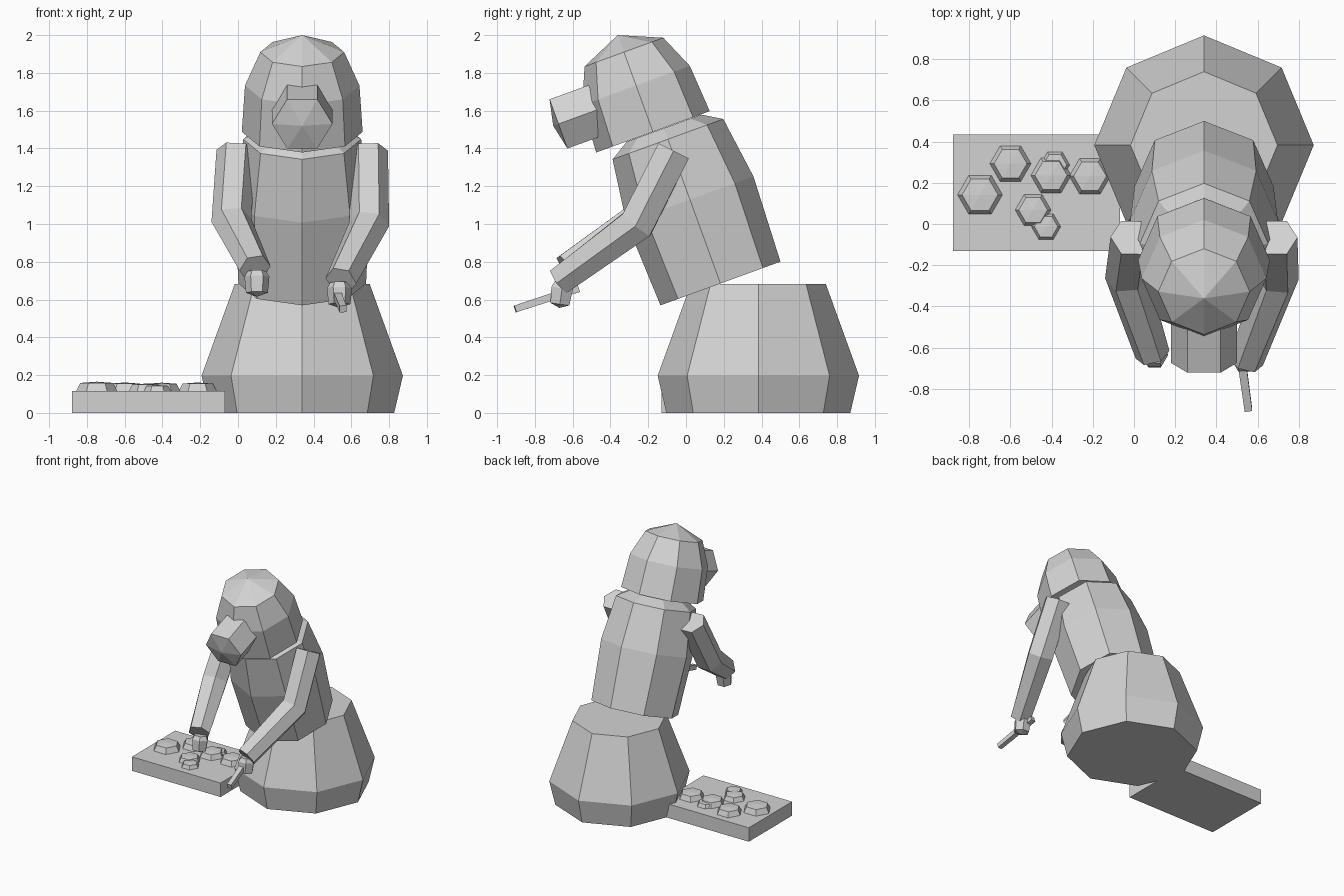
import bpy, bmesh, math
from mathutils import Matrix, Vector

if "Cube" in bpy.data.objects:
    bpy.data.objects.remove(bpy.data.objects["Cube"])

grey = bpy.data.materials.new("plain grey")
grey.diffuse_color = (0.65, 0.65, 0.65, 1)
grey.use_nodes = True
grey.node_tree.nodes["Principled BSDF"].inputs["Base Color"].default_value = grey.diffuse_color


def finish(name, bm):
    bmesh.ops.recalc_face_normals(bm, faces=bm.faces)
    mesh = bpy.data.meshes.new(name)
    bm.to_mesh(mesh)
    bm.free()
    mesh.materials.append(grey)
    obj = bpy.data.objects.new(name, mesh)
    bpy.context.collection.objects.link(obj)
    return obj


def loft(name, rings):
    """Skin rings of points; a ring of one point is a tip, open ends are capped."""
    bm = bmesh.new()
    vs = [[bm.verts.new(p) for p in ring] for ring in rings]
    for a, b in zip(vs, vs[1:]):
        n = max(len(a), len(b))
        for i in range(n):
            j = (i + 1) % n
            if len(a) == 1:
                bm.faces.new((a[0], b[j], b[i]))
            elif len(b) == 1:
                bm.faces.new((a[i], a[j], b[0]))
            else:
                bm.faces.new((a[i], a[j], b[j], b[i]))
    for end in (vs[0], vs[-1]):
        if len(end) > 2:
            bm.faces.new(end)
    return finish(name, bm)


def turned(name, profile, sides, centre, tilt=0, phase=0):
    """Faceted turned shape: profile of (height, radius), tilted forward in degrees."""
    m = Matrix.Translation(centre) @ Matrix.Rotation(math.radians(tilt), 4, 'X')
    rings = []
    for h, r in profile:
        if r == 0:
            rings.append([m @ Vector((0, 0, h))])
            continue
        angles = [math.radians(phase) + math.tau * i / sides for i in range(sides)]
        rings.append([m @ Vector((r * math.cos(a), r * math.sin(a), h)) for a in angles])
    return loft(name, rings)


def tube(name, points, radii, sides, phase=0):
    """Faceted tube along a bent path with mitred joints."""
    pts = [Vector(p) for p in points]
    rings = []
    for k, p in enumerate(pts):
        before = (p - pts[k - 1]).normalized() if k else Vector()
        after = (pts[k + 1] - p).normalized() if k < len(pts) - 1 else Vector()
        n = (before + after).normalized()
        u = Vector((1, 0, 0))
        u = (u - n * u.dot(n)).normalized()
        v = n.cross(u)
        angles = [math.radians(phase) + math.tau * i / sides for i in range(sides)]
        rings.append([p + radii[k] * (u * math.cos(a) + v * math.sin(a)) for a in angles])
    return loft(name, rings)


# Seated lower body, leaning torso and head
turned("skirt", [(0, 0.487), (0.197, 0.533), (0.683, 0.357)], 8, (0.34, 0.383, 0), 0, 90)
turned("torso", [(0, 0.338), (0.473, 0.358), (0.813, 0.312), (0.875, 0.21)], 8,
       (0.34, 0.1825, 0.685), 20, 90)
turned("head", [(0, 0.32), (0.261, 0.303), (0.449, 0.222), (0.545, 0)], 8,
       (0.34, -0.175, 1.488), 20, 90)

# Blunt snout, pointing along the head's forward direction
turned("snout", [(-0.22, 0.16), (0, 0.16), (0.03, 0)], 6, (0.34, -0.675, 1.53), 110)

# Arms: shoulder, elbow, wrist
tube("right_arm", [(0.69, -0.066, 1.387), (0.695, -0.259, 1.0), (0.545, -0.667, 0.70)],
     [0.104, 0.106, 0.085], 6)
tube("left_arm", [(-0.01, -0.066, 1.387), (-0.035, -0.255, 1.02), (0.09, -0.635, 0.765)],
     [0.104, 0.106, 0.085], 6)

# Hands
for name, pos in (("right_hand", (0.537, -0.66, 0.63)), ("left_hand", (0.1, -0.64, 0.69))):
    turned(name, [(-0.075, 0), (-0.055, 0.058), (0.03, 0.066), (0.06, 0.05)], 6, pos, -8)

# Thin stick held in the right hand
tube("stick", [(0.51, -0.57, 0.66), (0.556, -0.905, 0.55)], [0.03, 0.026], 4, 45)

# Flat board beside the figure
bm = bmesh.new()
bmesh.ops.create_cube(bm, size=1, matrix=Matrix.Translation((-0.473, 0.152, 0.0575))
                      @ Matrix.Diagonal((0.81, 0.565, 0.115, 1)))
finish("board", bm)

# Low six-sided lumps on the board: x, y, radius
lumps = [(-0.748, 0.142, 0.109), (-0.6, 0.293, 0.1), (-0.403, 0.236, 0.098),
         (-0.214, 0.232, 0.1), (-0.384, 0.287, 0.072), (-0.49, 0.068, 0.087),
         (-0.427, -0.013, 0.071)]
for i, (x, y, r) in enumerate(lumps):
    turned(f"lump_{i + 1}", [(-0.01, r), (0.0, r), (0.4 * r, r * 0.8), (0.46 * r, 0)], 6,
           (x, y, 0.115))
